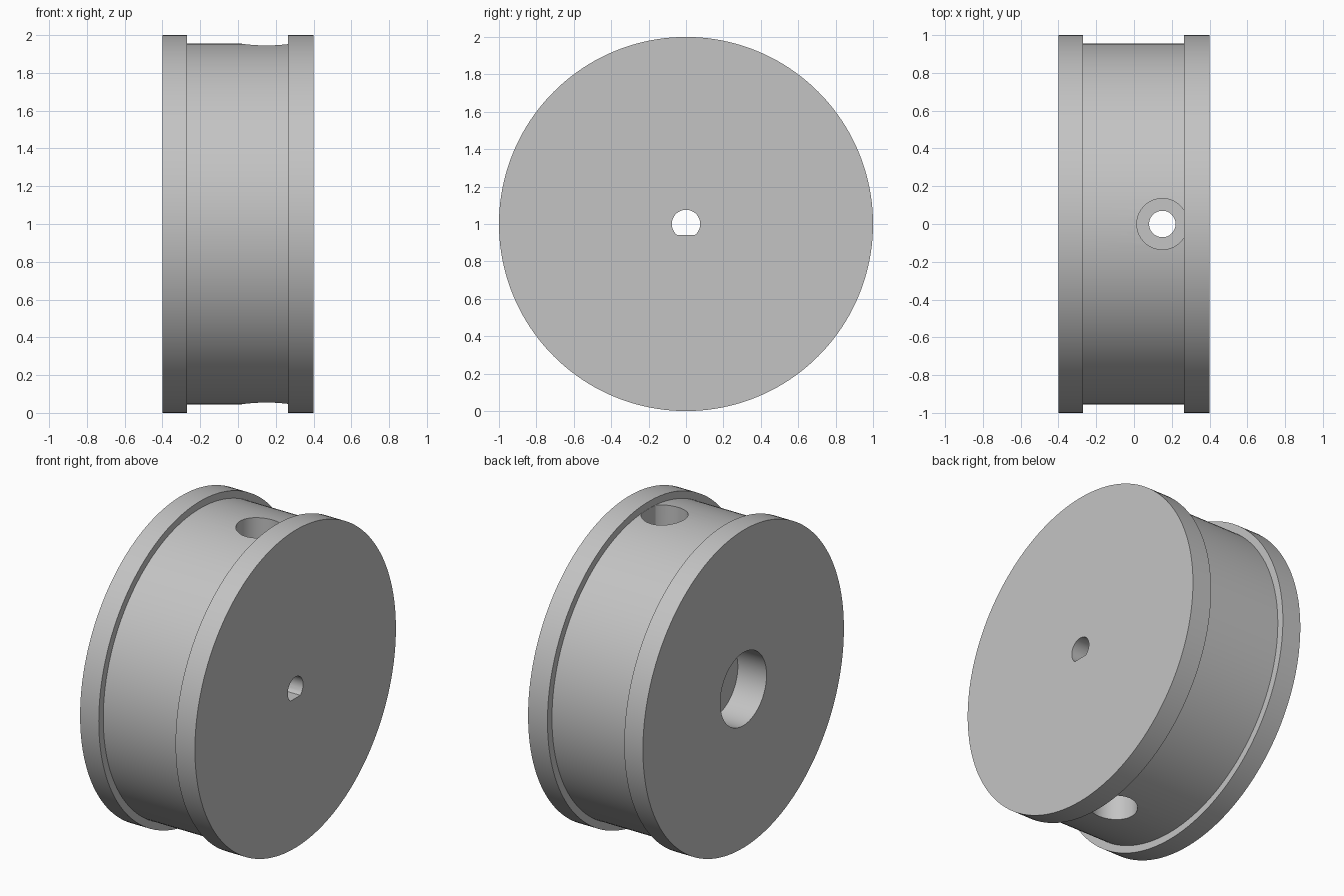
import bpy, bmesh
from math import pi
from mathutils import Matrix, Vector

cube = bpy.data.objects.get("Cube")
if cube:
    bpy.data.objects.remove(cube, do_unlink=True)

CENTRE = Vector((0, 0, 1))
FLANGE_R, GROOVE_R = 1.0, 0.955
HALF_W, GROOVE_L, GROOVE_X = 0.4, -0.27, 0.265
SCREW_X = 0.15

grey = bpy.data.materials.new("plain grey")
grey.use_nodes = True
colour = (0.55, 0.55, 0.55, 1)
grey.diffuse_color = colour
grey.node_tree.nodes["Principled BSDF"].inputs["Base Color"].default_value = colour


def finish(bm, name):
    bmesh.ops.recalc_face_normals(bm, faces=bm.faces)
    mesh = bpy.data.meshes.new(name)
    bm.to_mesh(mesh)
    bm.free()
    mesh.materials.append(grey)
    obj = bpy.data.objects.new(name, mesh)
    obj.location = CENTRE
    bpy.context.collection.objects.link(obj)
    return obj


def lathe(name, profile, segments=160):
    """Revolve (x, radius) points about the x axis and cap both ends."""
    bm = bmesh.new()
    rings = []
    for x, r in profile:
        turns = [Matrix.Rotation(2 * pi * i / segments, 3, 'X') for i in range(segments)]
        rings.append([bm.verts.new(t @ Vector((x, 0, r))) for t in turns])
    for a, b in zip(rings, rings[1:]):
        for i in range(segments):
            j = (i + 1) % segments
            bm.faces.new((a[i], a[j], b[j], b[i]))
    bm.faces.new(rings[0])
    bm.faces.new(rings[-1])
    return finish(bm, name)


def upright_cutter(name, radius, z0, z1, clip_x=None):
    """Vertical cylinder at the screw position, optionally trimmed at clip_x."""
    bm = bmesh.new()
    place = Matrix.Translation((SCREW_X, 0, (z0 + z1) / 2))
    bmesh.ops.create_cone(bm, cap_ends=True, segments=64, radius1=radius,
                          radius2=radius, depth=z1 - z0, matrix=place)
    if clip_x is not None:
        bmesh.ops.bisect_plane(bm, geom=bm.verts[:] + bm.edges[:] + bm.faces[:],
                               plane_co=(clip_x, 0, 0), plane_no=(1, 0, 0), clear_outer=True)
        bmesh.ops.holes_fill(bm, edges=[e for e in bm.edges if e.is_boundary])
    return finish(bm, name)


# Wheel with a wide groove between two flanges
wheel = lathe("grooved_wheel", [(-HALF_W, FLANGE_R), (GROOVE_L, FLANGE_R), (GROOVE_L, GROOVE_R),
                                (GROOVE_X, GROOVE_R), (GROOVE_X, FLANGE_R), (HALF_W, FLANGE_R)])

# Round hub recess on one face
recess = lathe("hub_recess_cutter", [(-0.6, 0.23), (-0.2, 0.23)], 96)

# D-shaped shaft bore: a cylinder with its underside flattened
bore = lathe("shaft_bore_cutter", [(-0.5, 0.076), (0.6, 0.076)], 64)
for v in bore.data.vertices:
    v.co.z = max(v.co.z, -0.058)

# Screw hole through the wheel, with wide access holes from top and bottom
cutters = [recess, bore,
           upright_cutter("screw_hole_cutter", 0.07, -0.8, 0.8),
           upright_cutter("top_access_cutter", 0.135, 0.3, 1.2, GROOVE_X - 0.001),
           upright_cutter("bottom_access_cutter", 0.135, -1.2, -0.3, GROOVE_X - 0.001)]

bpy.ops.object.select_all(action='DESELECT')
wheel.select_set(True)
bpy.context.view_layer.objects.active = wheel
for cutter in cutters:
    cutter.hide_render = True
    mod = wheel.modifiers.new(cutter.name, 'BOOLEAN')
    mod.operation = 'DIFFERENCE'
    mod.solver = 'EXACT'
    mod.object = cutter
    bpy.ops.object.modifier_apply(modifier=mod.name)
    bpy.data.objects.remove(cutter, do_unlink=True)

bpy.ops.object.shade_smooth_by_angle(angle=pi / 6)
